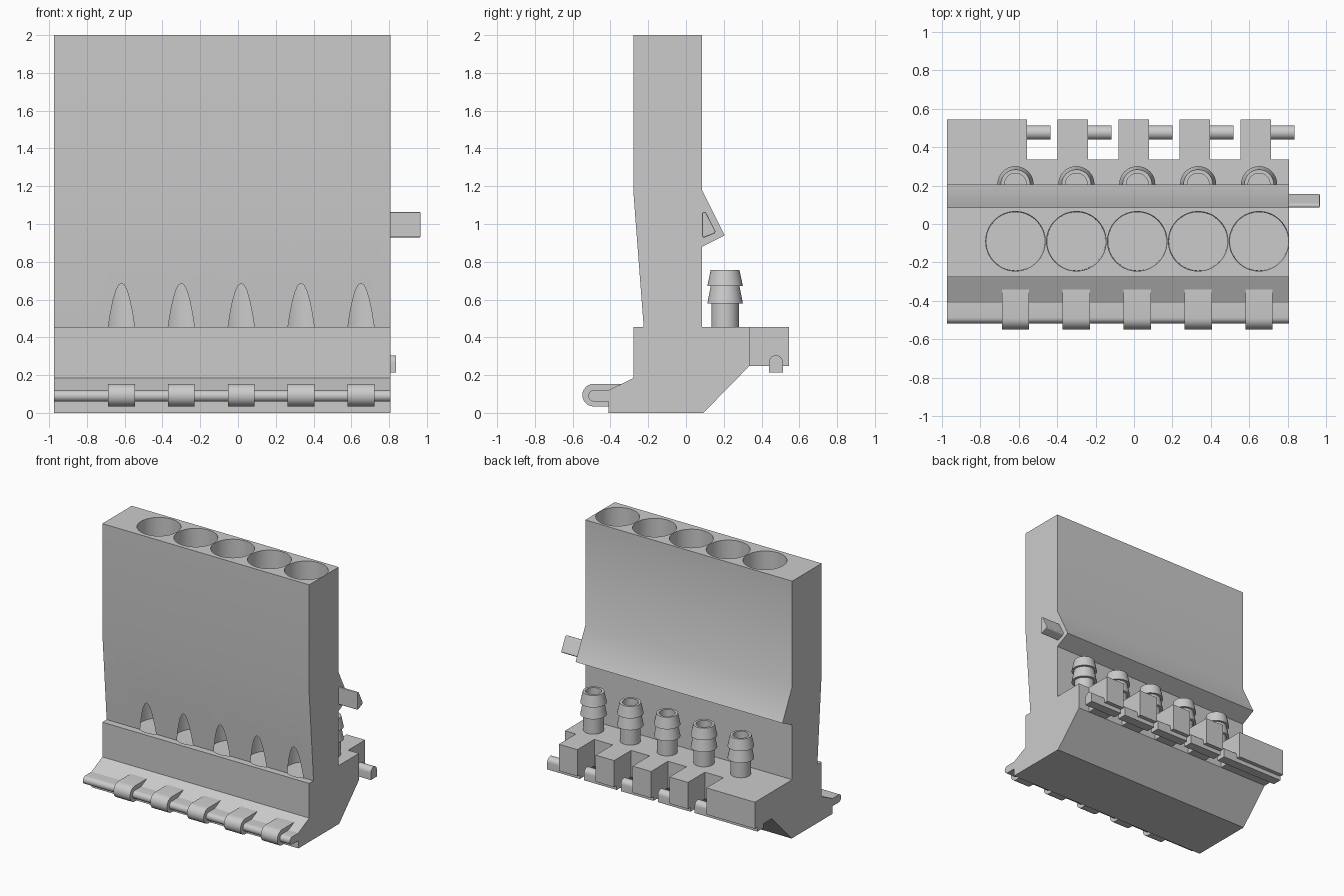
import bpy, bmesh, math
from mathutils import Matrix, Vector

cube = bpy.data.objects.get("Cube")
if cube:
    bpy.data.objects.remove(cube, do_unlink=True)

grey = bpy.data.materials.new("plain_grey")
grey.use_nodes = True
grey.diffuse_color = (0.6, 0.6, 0.6, 1)
grey.node_tree.nodes["Principled BSDF"].inputs["Base Color"].default_value = (0.6, 0.6, 0.6, 1)

X0, X1 = -0.974, 0.807          # ends of the main body
PITCH = 0.317                   # spacing of the five channels
CENTRES = [-0.617 + PITCH * i for i in range(5)]


def finish(name, bm, smooth=False):
    bmesh.ops.recalc_face_normals(bm, faces=bm.faces)
    mesh = bpy.data.meshes.new(name)
    bm.to_mesh(mesh)
    bm.free()
    mesh.materials.append(grey)
    obj = bpy.data.objects.new(name, mesh)
    bpy.context.collection.objects.link(obj)
    if smooth:
        smooth_shade(obj)
    return obj


def smooth_shade(obj):
    bpy.ops.object.select_all(action='DESELECT')
    obj.select_set(True)
    bpy.context.view_layer.objects.active = obj
    bpy.ops.object.shade_smooth_by_angle(angle=math.radians(30))


def extrude(name, profile, x0, x1, smooth=False):
    """Extrude a (y, z) outline along x."""
    bm = bmesh.new()
    face = bm.faces.new([bm.verts.new((x0, y, z)) for y, z in profile])
    geom = bmesh.ops.extrude_face_region(bm, geom=[face])["geom"]
    bmesh.ops.translate(bm, vec=(x1 - x0, 0, 0),
                        verts=[g for g in geom if isinstance(g, bmesh.types.BMVert)])
    return finish(name, bm, smooth)


def lathe(name, profile, x, y):
    """Spin a closed (radius, z) outline around a vertical axis."""
    bm = bmesh.new()
    verts = [bm.verts.new((x + r, y, z)) for r, z in profile]
    edges = [bm.edges.new((verts[i - 1], verts[i])) for i in range(len(verts))]
    bmesh.ops.spin(bm, geom=verts + edges, cent=(x, y, 0), axis=(0, 0, 1),
                   angle=math.tau, steps=40, use_duplicate=False)
    bmesh.ops.remove_doubles(bm, verts=bm.verts, dist=0.0001)
    return finish(name, bm, True)


def arc(cy, cz, r, start, end, steps=12):
    angles = [math.radians(start + (end - start) * i / steps) for i in range(steps + 1)]
    return [(cy + r * math.cos(a), cz + r * math.sin(a)) for a in angles]


# Main body: tall slab, rear ridge, wide foot with sloping underside
body = extrude("main_body", [
    (-0.277, 2.0), (0.085, 2.0), (0.085, 1.18), (0.205, 0.94), (0.085, 0.88),
    (0.085, 0.455), (0.335, 0.455), (0.335, 0.248), (0.092, 0), (-0.41, 0),
    (-0.41, 0.12), (-0.277, 0.185), (-0.277, 0.455), (-0.224, 0.455), (-0.277, 1.15),
], X0, X1)

# Cutters: deep tapered wells and narrow barb bores
cut = bmesh.new()
for x in CENTRES:
    for y, r_low, r_top, low, top in ((-0.09, 0.151, 0.155, 0.44, 2.02),
                                      (0.207, 0.057, 0.057, 0.3, 0.6)):
        bmesh.ops.create_cone(cut, cap_ends=True, segments=64, radius1=r_low, radius2=r_top,
                              depth=top - low,
                              matrix=Matrix.Translation((x, y, (low + top) / 2)))
cutter = finish("bore_cutter", cut)
cutter.hide_render = True
cutter.hide_viewport = True

mod = body.modifiers.new("bores", 'BOOLEAN')
mod.operation = 'DIFFERENCE'
mod.solver = 'EXACT'
mod.object = cutter
bpy.context.view_layer.objects.active = body
bpy.ops.object.modifier_apply(modifier=mod.name)
bpy.data.objects.remove(cutter, do_unlink=True)
smooth_shade(body)

# Front hinge rail and its five wider knuckles
extrude("front_rail", arc(-0.487, 0.09, 0.03, 90, 270) + [(-0.4, 0.06), (-0.4, 0.12)],
        X0, X1, True)
for i, x in enumerate(CENTRES):
    extrude(f"front_knuckle_{i + 1}",
            arc(-0.489, 0.094, 0.06, 90, 270) + [(-0.4, 0.034), (-0.33, 0.1), (-0.33, 0.154)],
            x - 0.071, x + 0.071, True)

# Hollow hose barbs on the rear shelf
for i, x in enumerate(CENTRES):
    lathe(f"hose_barb_{i + 1}", [
        (0.057, 0.44), (0.073, 0.44), (0.073, 0.58), (0.094, 0.58), (0.076, 0.672),
        (0.094, 0.672), (0.076, 0.757), (0.057, 0.757),
    ], x, 0.207)

# Rear teeth, each with a round-topped locking pin running under it
for i in range(5):
    right = -0.556 + 0.3175 * i
    left = X0 if i == 0 else right - 0.159
    extrude(f"rear_tooth_{i + 1}",
            [(0.32, 0.248), (0.544, 0.248), (0.544, 0.455), (0.32, 0.455)], left, right)
    extrude(f"locking_pin_{i + 1}",
            arc(0.476, 0.268, 0.037, 0, 180) + [(0.439, 0.215), (0.513, 0.215)],
            left, right + 0.122, True)

# Wedge-shaped side peg in line with the rear ridge
peg = extrude("side_peg", [(0.086, 1.063), (0.104, 1.063), (0.157, 0.96), (0.15, 0.95),
                           (0.095, 0.928), (0.086, 0.932)], 0.79, 0.967)
bevel = peg.modifiers.new("soft_edges", 'BEVEL')
bevel.width = 0.006
bevel.segments = 2
